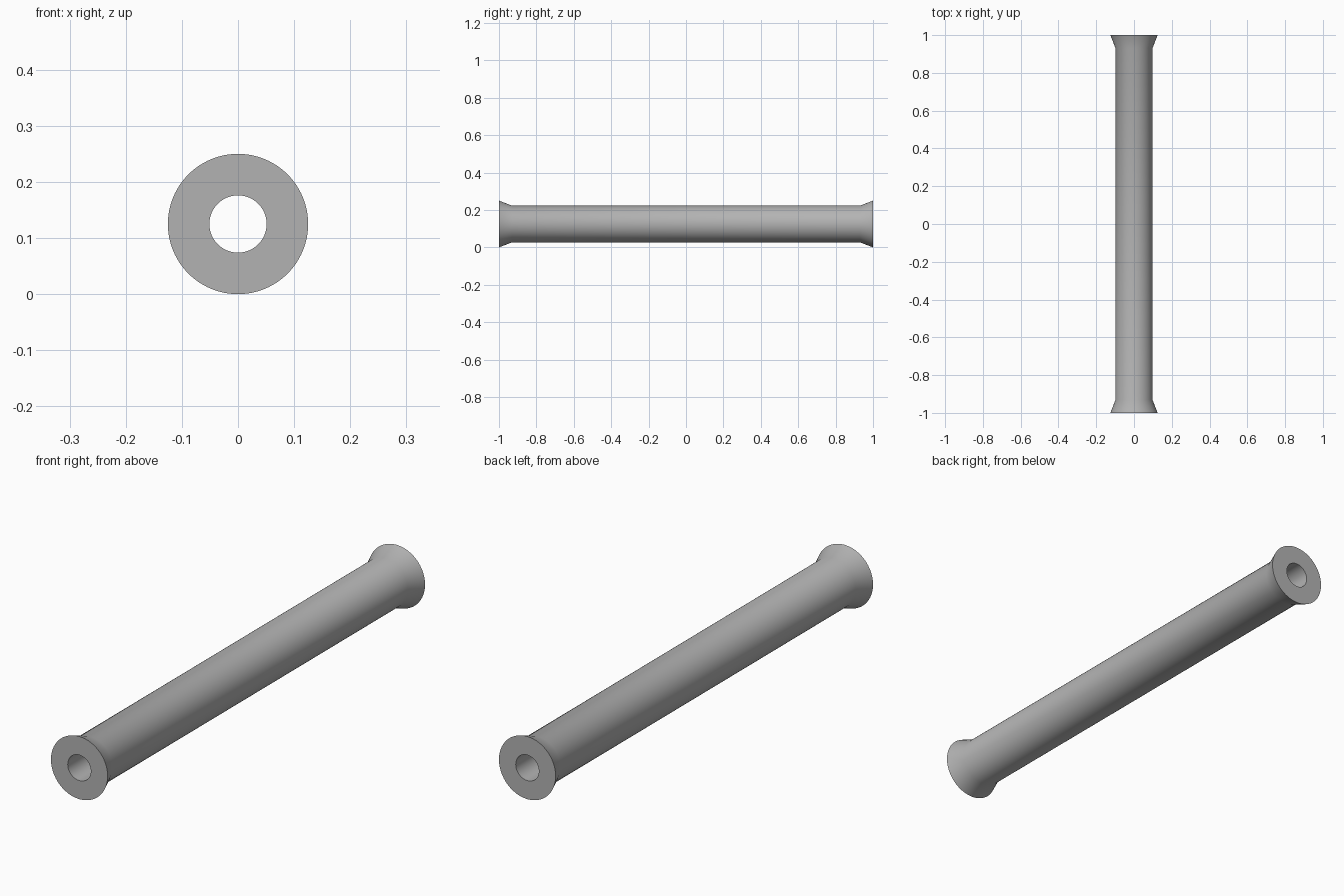
import bpy, bmesh, math
from mathutils import Matrix, Vector

cube = bpy.data.objects.get("Cube")
if cube:
    bpy.data.objects.remove(cube, do_unlink=True)

BORE, BODY, FLARE = 0.051, 0.098, 0.125
HALF, NECK = 1.0, 0.93
SIDES = 96

# Plain grey metal
grey = bpy.data.materials.new("grey_metal")
grey.use_nodes = True
colour = (0.45, 0.45, 0.45, 1)
grey.diffuse_color = colour
grey.node_tree.nodes["Principled BSDF"].inputs["Base Color"].default_value = colour

# Closed wall section (radius, y), spun around the tube axis
section = [(BORE, -HALF), (FLARE, -HALF), (BODY, -NECK),
           (BODY, NECK), (FLARE, HALF), (BORE, HALF)]
bm = bmesh.new()
verts = [bm.verts.new((r, y, 0)) for r, y in section]
edges = [bm.edges.new((a, b)) for a, b in zip(verts, verts[1:] + verts[:1])]
bmesh.ops.spin(bm, geom=verts + edges, axis=(0, 1, 0), cent=(0, 0, 0),
               angle=math.tau, steps=SIDES, use_merge=True)
bmesh.ops.remove_doubles(bm, verts=bm.verts, dist=1e-5)
bmesh.ops.recalc_face_normals(bm, faces=bm.faces)
bmesh.ops.translate(bm, verts=bm.verts, vec=(0, 0, FLARE))

mesh = bpy.data.meshes.new("flared_tube")
bm.to_mesh(mesh)
bm.free()
mesh.materials.append(grey)
tube = bpy.data.objects.new("flared_tube", mesh)
bpy.context.collection.objects.link(tube)

# Smooth walls, crisp rims
bpy.ops.object.select_all(action='DESELECT')
tube.select_set(True)
bpy.context.view_layer.objects.active = tube
bpy.ops.object.shade_smooth_by_angle(angle=math.radians(30))
